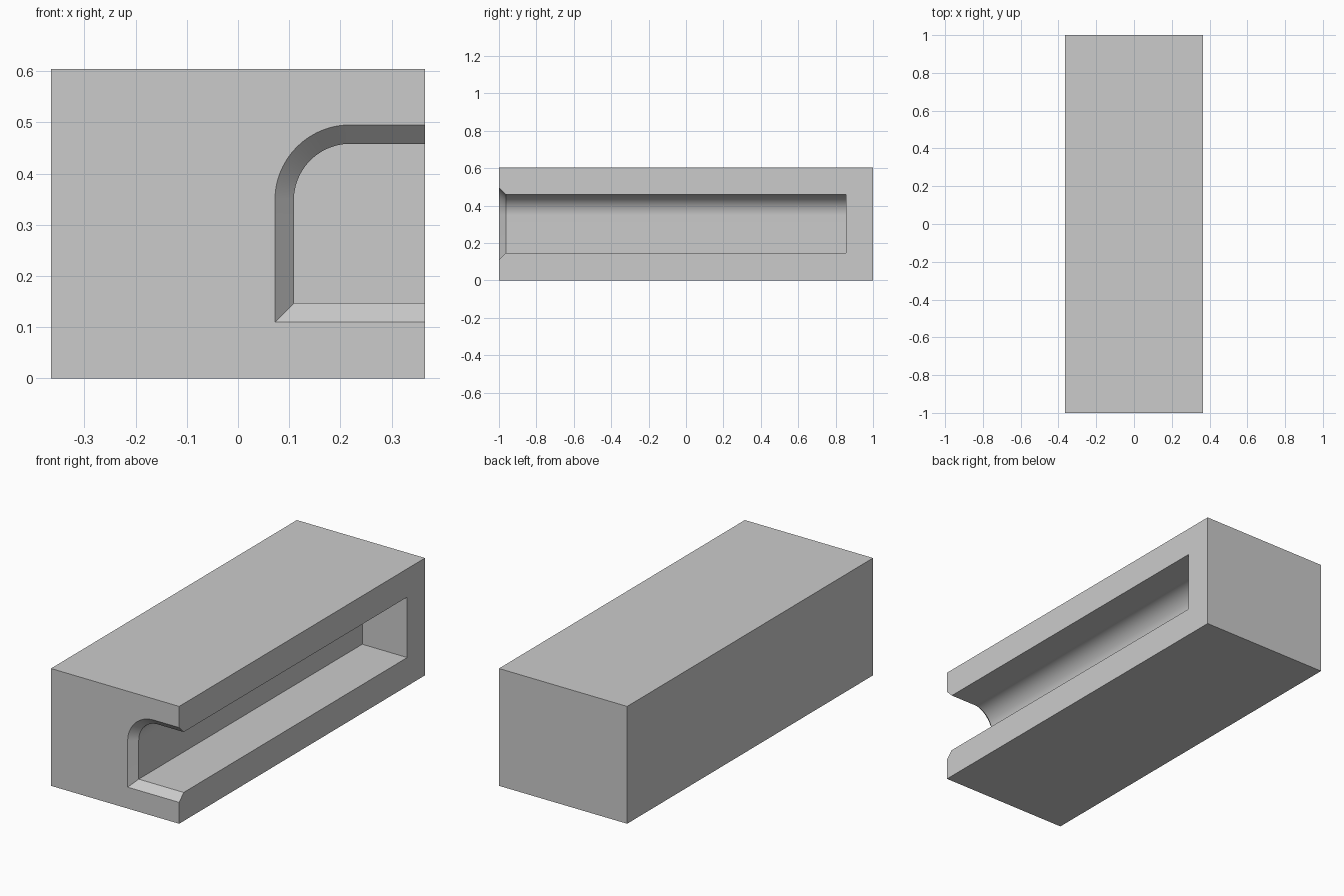
import bpy
import bmesh
from math import cos, sin, pi

if "Cube" in bpy.data.objects:
    bpy.data.objects.remove(bpy.data.objects["Cube"], do_unlink=True)

HALF_X, HALF_Y, HEIGHT = 0.365, 1.0, 0.604
WALL_X, FLOOR_Z, CEILING_Z = 0.109, 0.147, 0.458   # slot section
RADIUS, END_Y, CHAMFER = 0.11, 0.855, 0.037
SEGMENTS = 24

grey = bpy.data.materials.new("grey")
grey.use_nodes = True
colour = (0.6, 0.6, 0.6, 1)
grey.diffuse_color = colour
grey.node_tree.nodes["Principled BSDF"].inputs["Base Color"].default_value = colour


def make_object(name, bm):
    bmesh.ops.recalc_face_normals(bm, faces=bm.faces)
    mesh = bpy.data.meshes.new(name)
    bm.to_mesh(mesh)
    bm.free()
    mesh.materials.append(grey)
    obj = bpy.data.objects.new(name, mesh)
    bpy.context.collection.objects.link(obj)
    return obj


def slot_section(grow):
    """Slot outline grown outward, with one rounded upper corner."""
    side = HALF_X + 0.1
    cx, cz, r = WALL_X + RADIUS, CEILING_Z - RADIUS, RADIUS + grow
    points = [(side, FLOOR_Z - grow), (WALL_X - grow, FLOOR_Z - grow)]
    for i in range(SEGMENTS + 1):
        a = pi - i / SEGMENTS * pi / 2
        points.append((cx + r * cos(a), cz + r * sin(a)))
    return points + [(side, CEILING_Z + grow)]


# Solid block
bm = bmesh.new()
bmesh.ops.create_cube(bm, size=1)
bmesh.ops.scale(bm, vec=(2 * HALF_X, 2 * HALF_Y, HEIGHT), verts=bm.verts)
bmesh.ops.translate(bm, vec=(0, 0, HEIGHT / 2), verts=bm.verts)
block = make_object("slotted_block", bm)

# Slot cutter, flared at the front mouth
bm = bmesh.new()
extra = 0.02
stations = [(-HALF_Y - extra, CHAMFER + extra), (-HALF_Y + CHAMFER, 0), (END_Y, 0)]
rings = [[bm.verts.new((x, y, z)) for x, z in slot_section(grow)]
         for y, grow in stations]
for near, far in zip(rings, rings[1:]):
    for i in range(len(near)):
        j = (i + 1) % len(near)
        bm.faces.new((near[i], near[j], far[j], far[i]))
bm.faces.new(rings[0])
bm.faces.new(rings[-1])
cutter = make_object("slot_cutter", bm)
cutter.hide_render = True

# Cut the slot and discard the cutter
cut = block.modifiers.new("slot", 'BOOLEAN')
cut.operation = 'DIFFERENCE'
cut.solver = 'EXACT'
cut.object = cutter
bpy.ops.object.select_all(action='DESELECT')
block.select_set(True)
bpy.context.view_layer.objects.active = block
bpy.ops.object.modifier_apply(modifier=cut.name)
bpy.data.objects.remove(cutter, do_unlink=True)
bpy.ops.object.shade_smooth_by_angle(angle=pi / 6)
